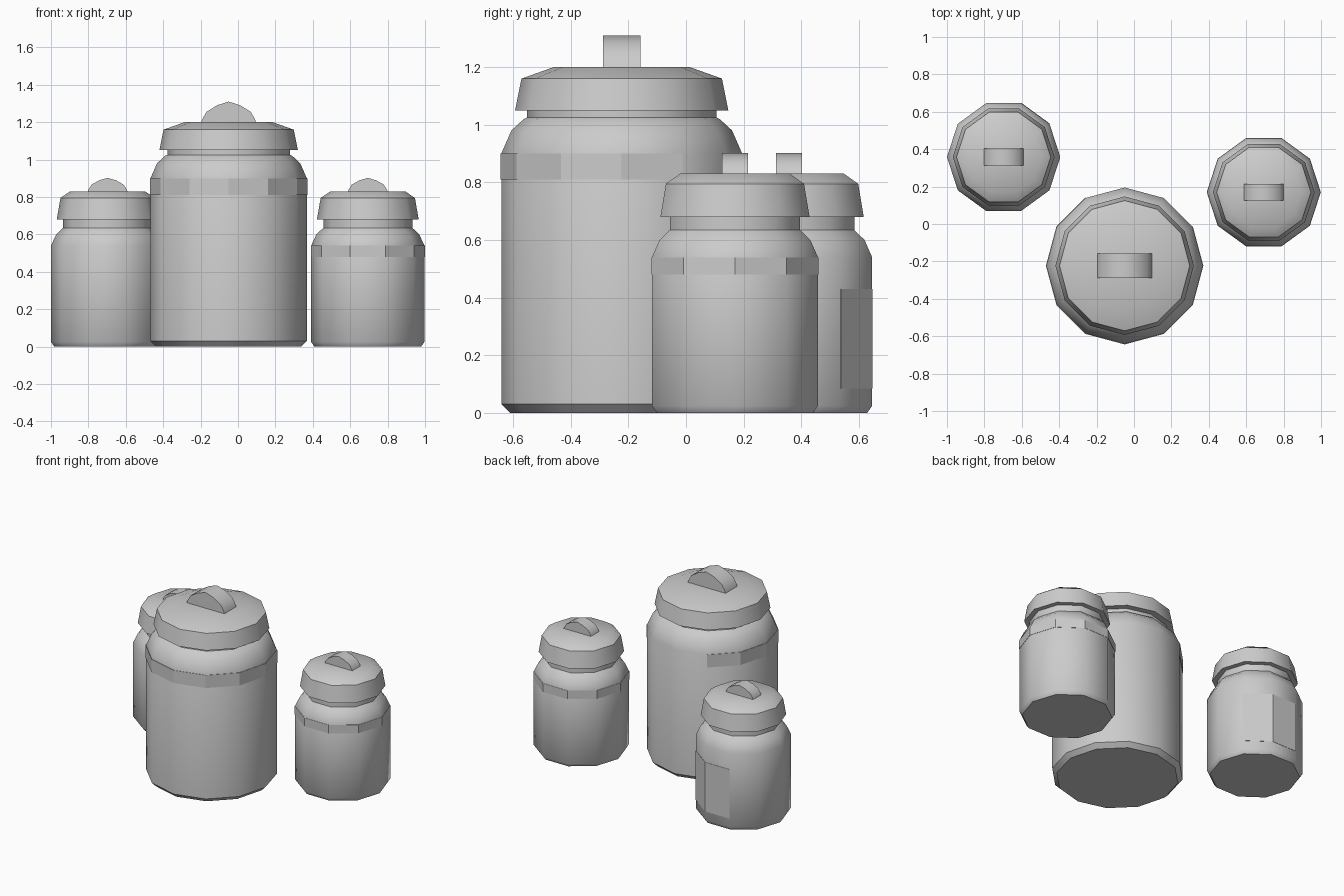
import bpy
import bmesh
from math import radians, cos, sin

cube = bpy.data.objects.get("Cube")
if cube:
    bpy.data.objects.remove(cube, do_unlink=True)

# One plain grey ceramic
GREY = (0.6, 0.6, 0.6, 1.0)
ceramic = bpy.data.materials.new("grey_ceramic")
ceramic.use_nodes = True
ceramic.diffuse_color = GREY
ceramic.node_tree.nodes["Principled BSDF"].inputs["Base Color"].default_value = GREY


def finish(name, bm, location, smooth=True):
    bmesh.ops.recalc_face_normals(bm, faces=bm.faces)
    mesh = bpy.data.meshes.new(name)
    bm.to_mesh(mesh)
    bm.free()
    mesh.materials.append(ceramic)
    if smooth:
        mesh.shade_smooth()
        mesh.set_sharp_from_angle(angle=radians(40))
    obj = bpy.data.objects.new(name, mesh)
    obj.location = location
    bpy.context.collection.objects.link(obj)
    return obj


def ring(bm, radius, z, angles):
    return [bm.verts.new((radius * cos(a), radius * sin(a), z)) for a in angles]


def lathe(name, profile, sides, location):
    """Closed solid turned from (radius, height) points."""
    bm = bmesh.new()
    angles = [radians(360 * i / sides) for i in range(sides)]
    rings = [ring(bm, r, z, angles) for r, z in profile]
    for low, high in zip(rings, rings[1:]):
        for i in range(sides):
            j = (i + 1) % sides
            bm.faces.new((low[i], low[j], high[j], high[i]))
    bm.faces.new(rings[0])
    bm.faces.new(rings[-1])
    return finish(name, bm, location)


def wrap_plate(name, radius, z0, z1, sides, first, count, location):
    """Thin plate following some of the side faces of a jar."""
    bm = bmesh.new()
    angles = [radians(360 * (first + i) / sides) for i in range(count + 1)]
    low, high = ring(bm, radius, z0, angles), ring(bm, radius, z1, angles)
    inner_low = ring(bm, radius - 0.006, z0, angles)
    inner_high = ring(bm, radius - 0.006, z1, angles)
    loop = [low, high, inner_high, inner_low]
    for a, b in zip(loop, loop[1:] + loop[:1]):
        for i in range(count):
            bm.faces.new((a[i], a[i + 1], b[i + 1], b[i]))
    if count == sides:
        bmesh.ops.remove_doubles(bm, verts=bm.verts, dist=0.0001)
    else:
        for end in (0, -1):
            bm.faces.new([r[end] for r in loop])
    return finish(name, bm, location, smooth=False)


def knob(name, half_width, half_depth, height, location):
    """Solid arched handle standing on the lid."""
    half = [(1, -0.05), (0.96, 0.12), (0.8, 0.5), (0.42, 0.82)]
    outline = half + [(0, 1)] + [(-x, z) for x, z in reversed(half)]
    bm = bmesh.new()
    verts = [bm.verts.new((x * half_width, -half_depth, z * height)) for x, z in outline]
    face = bm.faces.new(verts)
    result = bmesh.ops.extrude_face_region(bm, geom=[face])
    moved = [v for v in result["geom"] if isinstance(v, bmesh.types.BMVert)]
    bmesh.ops.translate(bm, verts=moved, vec=(0, 2 * half_depth, 0))
    return finish(name, bm, location)


# Profiles
SMALL_BODY = [(0.285, 0), (0.303, 0.025), (0.303, 0.54), (0.275, 0.60),
              (0.243, 0.63), (0.238, 0.635), (0.238, 0.69)]
SMALL_LID = [(0.272, 0.68), (0.252, 0.795), (0.2, 0.83)]
LARGE_BODY = [(0.388, 0), (0.418, 0.03), (0.418, 0.90), (0.383, 0.98),
              (0.34, 1.02), (0.328, 1.025), (0.328, 1.06)]
LARGE_LID = [(0.37, 1.05), (0.348, 1.16), (0.236, 1.20)]

# Two small ten-sided jars
for side, spot in (("right", (-0.697, 0.358, 0)), ("left", (0.694, 0.17, 0))):
    x, y, _ = spot
    lathe("small_jar_body_" + side, SMALL_BODY, 10, spot)
    lathe("small_jar_lid_" + side, SMALL_LID, 10, spot)
    knob("small_jar_knob_" + side, 0.107, 0.045, 0.072, (x, y, 0.83))

# Back label and shoulder band on the small jars
wrap_plate("small_jar_label", 0.305, 0.085, 0.43, 10, 1, 2, (-0.697, 0.358, 0))
wrap_plate("small_jar_band", 0.305, 0.48, 0.54, 10, 0, 10, (0.694, 0.17, 0))

# Large twelve-sided jar
SPOT = (-0.05, -0.223, 0)
lathe("large_jar_body", LARGE_BODY, 12, SPOT)
lathe("large_jar_lid", LARGE_LID, 12, SPOT)
knob("large_jar_knob", 0.148, 0.065, 0.11, (SPOT[0], SPOT[1], 1.20))
wrap_plate("large_jar_band", 0.421, 0.81, 0.90, 12, 4, 9, SPOT)
